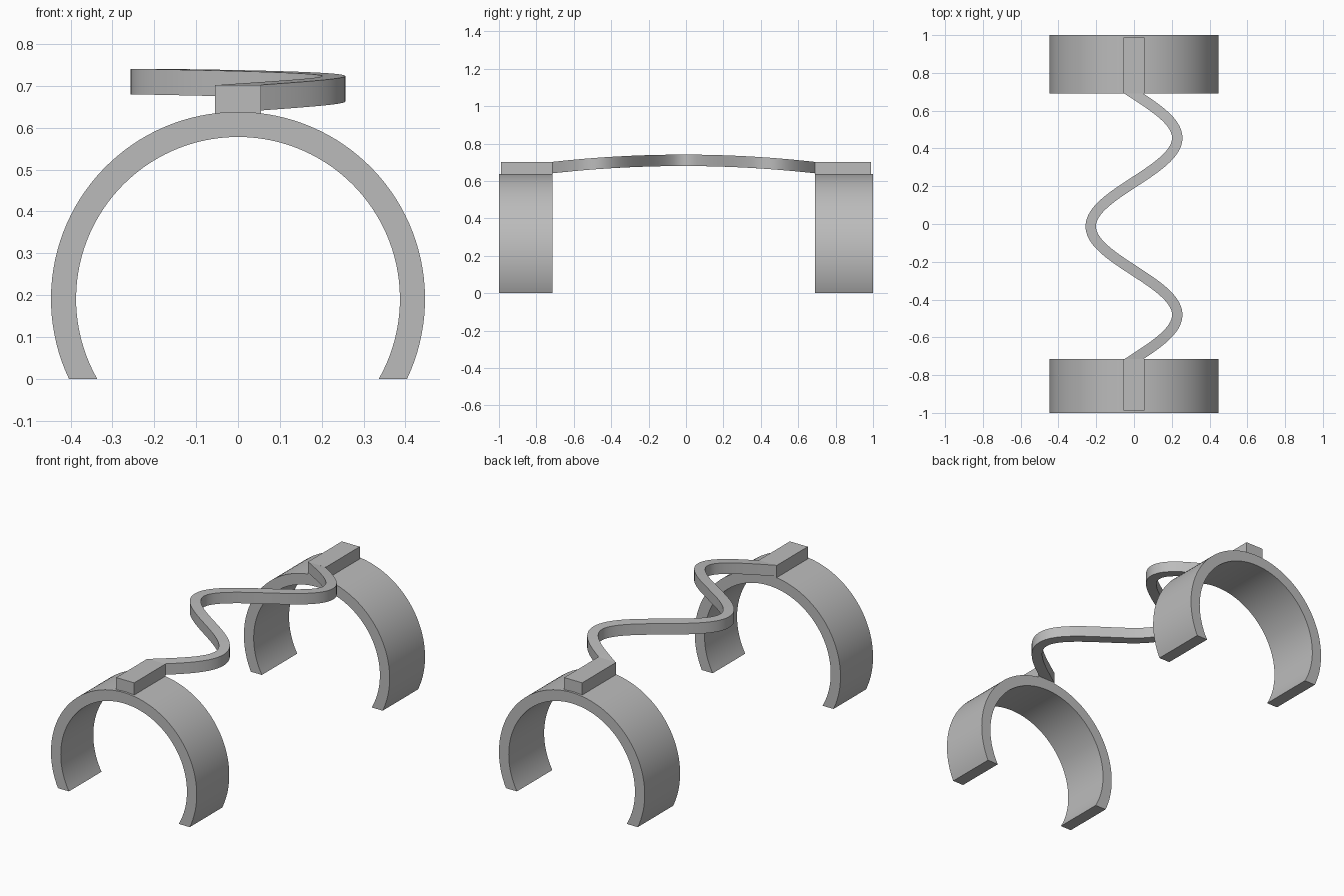
import bpy, bmesh
from math import sin, cos, pi, asin, hypot
from mathutils import Vector

cube = bpy.data.objects.get("Cube")
if cube:
    bpy.data.objects.remove(cube)

grey = bpy.data.materials.new("plain_grey")
grey.use_nodes = True
GREY = (0.5, 0.5, 0.5, 1)
grey.diffuse_color = GREY
grey.node_tree.nodes["Principled BSDF"].inputs["Base Color"].default_value = GREY

FRONT, BACK = -0.715, 0.69      # inner ends of the two clips
CENTRE_Z, OUTER, INNER = 0.191, 0.447, 0.387


def finish(name, bm):
    bmesh.ops.recalc_face_normals(bm, faces=bm.faces)
    mesh = bpy.data.meshes.new(name)
    bm.to_mesh(mesh)
    bm.free()
    mesh.materials.append(grey)
    obj = bpy.data.objects.new(name, mesh)
    bpy.context.collection.objects.link(obj)
    bpy.ops.object.select_all(action='DESELECT')
    obj.select_set(True)
    bpy.context.view_layer.objects.active = obj
    bpy.ops.object.shade_smooth_by_angle(angle=pi / 6)
    return obj


def loft(bm, sections):
    """Skin four-cornered sections into a closed bar."""
    rings = [[bm.verts.new(p) for p in s] for s in sections]
    for a, b in zip(rings, rings[1:]):
        for i in range(4):
            j = (i + 1) % 4
            bm.faces.new((a[i], a[j], b[j], b[i]))
    bm.faces.new(rings[0])
    bm.faces.new(rings[-1])


def clip_ring(name, y0, y1, steps=80):
    """Open ring whose two feet are cut flat on the ground."""
    def arc_point(radius, t):
        start = -asin(CENTRE_Z / radius)
        a = start + t * (pi - 2 * start)
        return radius * cos(a), CENTRE_Z + radius * sin(a)

    sections = []
    for k in range(steps + 1):
        (xo, zo), (xi, zi) = (arc_point(r, k / steps) for r in (OUTER, INNER))
        sections.append([(xo, y0, zo), (xo, y1, zo), (xi, y1, zi), (xi, y0, zi)])
    bm = bmesh.new()
    loft(bm, sections)
    finish(name, bm)


def mount_block(name, y0, y1):
    """Rectangular block on top of a ring."""
    bm = bmesh.new()
    loft(bm, [[(-0.055, y, 0.63), (0.055, y, 0.63), (0.055, y, 0.702), (-0.055, y, 0.702)]
              for y in (y0, y1)])
    finish(name, bm)


def wavy_bridge(steps=120, amp=0.229, half=0.0275, over=0.04):
    """Sine-shaped strip, gently bowed upward, trimmed square at the blocks."""
    length = BACK - FRONT
    mid = (FRONT + BACK) / 2
    w = 3 * pi / length
    sections = []
    for k in range(steps + 1):
        y = FRONT - over + (length + 2 * over) * k / steps
        x, slope = amp * sin(w * (y - FRONT)), amp * w * cos(w * (y - FRONT))
        n = hypot(1, slope)
        dx, dy = half / n, -half * slope / n
        corners = []
        for side, drop in ((-1, 0), (1, 0), (1, 0.061), (-1, 0.061)):
            py = y + side * dy
            top = 0.741 - 0.039 * ((py - mid) / (length / 2)) ** 2
            corners.append((x + side * dx, py, top - drop))
        sections.append(corners)
    bm = bmesh.new()
    loft(bm, sections)
    for y, direction in ((FRONT, -1), (BACK, 1)):
        cut = bmesh.ops.bisect_plane(
            bm, geom=bm.verts[:] + bm.edges[:] + bm.faces[:],
            plane_co=Vector((0, y, 0)), plane_no=Vector((0, direction, 0)), clear_outer=True)
        bmesh.ops.holes_fill(bm, edges=[e for e in bm.edges if e.is_boundary])
    finish("wavy_bridge", bm)


clip_ring("front_clip", -1, FRONT)
clip_ring("back_clip", BACK, 1)
mount_block("front_mount", -0.988, FRONT)
mount_block("back_mount", BACK, 0.988)
wavy_bridge()
